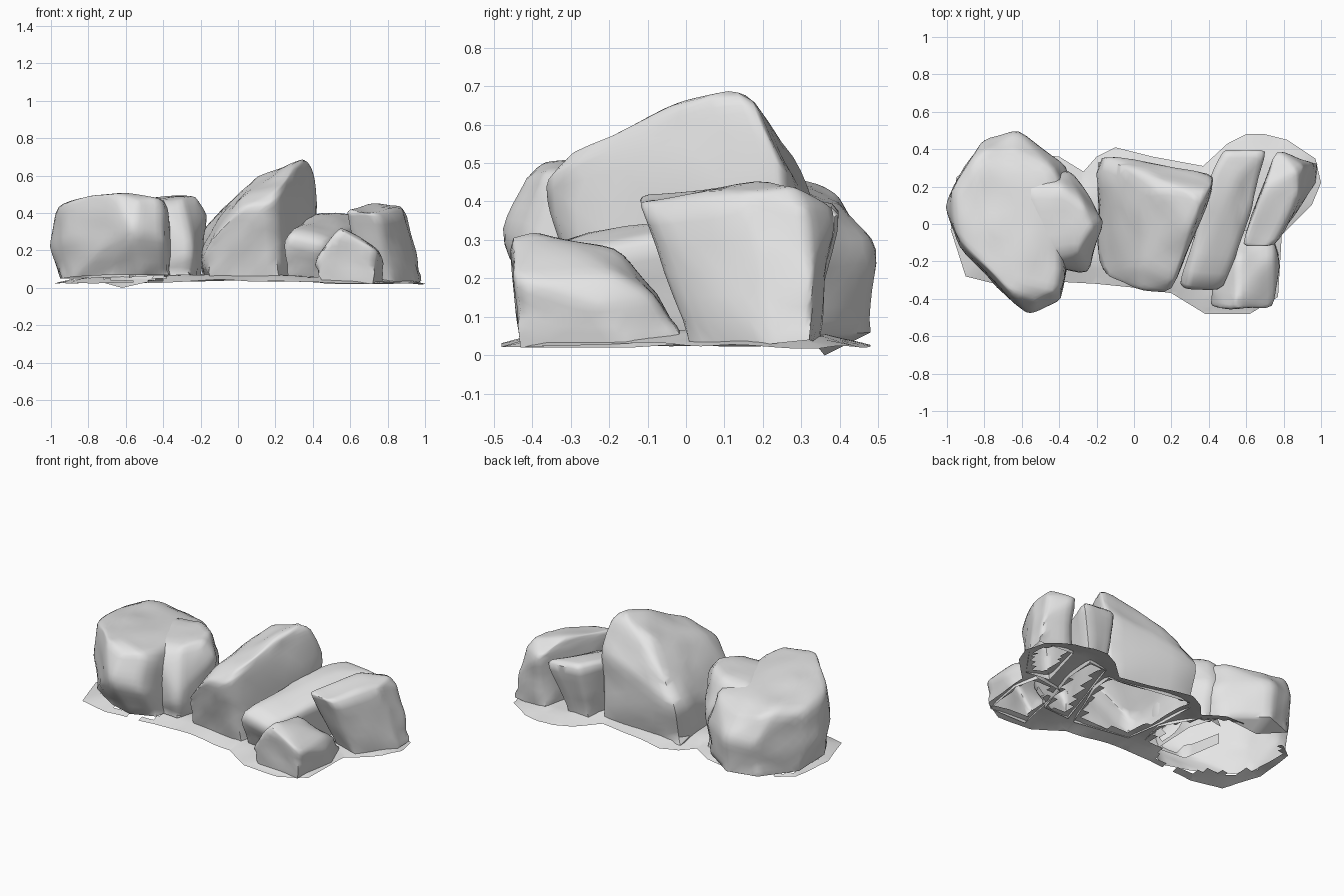
import bpy, bmesh, math
from mathutils import Vector, noise

cube = bpy.data.objects.get("Cube")
if cube:
    bpy.data.objects.remove(cube, do_unlink=True)

stone = bpy.data.materials.new("grey_stone")
stone.use_nodes = True
GREY = (0.78, 0.78, 0.78, 1)
stone.diffuse_color = GREY
stone.node_tree.nodes["Principled BSDF"].inputs["Base Color"].default_value = GREY

rocks = []  # (name, bmesh, hull planes) of every stone


def finish(bm, name, angle):
    """Turn a bmesh into a smooth-shaded stone object."""
    mesh = bpy.data.meshes.new(name)
    bm.to_mesh(mesh)
    bm.free()
    mesh.materials.append(stone)
    obj = bpy.data.objects.new(name, mesh)
    bpy.context.collection.objects.link(obj)
    bpy.ops.object.select_all(action='DESELECT')
    obj.select_set(True)
    bpy.context.view_layer.objects.active = obj
    bpy.ops.object.shade_smooth_by_angle(angle=math.radians(angle))


def inside(p, planes, margin):
    return all((p - co).dot(n) < -margin for co, n in planes)


def rock(name, corners, soften=2, rough=0.015):
    """Weathered boulder: hull of its corners, worn edges, open underside."""
    bm = bmesh.new()
    for co in corners:
        bm.verts.new(co)
    bmesh.ops.convex_hull(bm, input=bm.verts[:])
    bmesh.ops.delete(bm, geom=[v for v in bm.verts if not v.link_faces], context='VERTS')
    bmesh.ops.recalc_face_normals(bm, faces=bm.faces[:])
    bm.normal_update()
    planes = [(f.calc_center_median(), f.normal.copy()) for f in bm.faces]

    # wear the edges above the ground and make the sides uneven
    bmesh.ops.subdivide_edges(bm, edges=bm.edges[:], cuts=5, use_grid_fill=True)
    bmesh.ops.triangulate(bm, faces=bm.faces[:])
    exposed = [v for v in bm.verts if v.co.z > 0.085]
    for _ in range(soften):
        bmesh.ops.smooth_vert(bm, verts=exposed, factor=0.5,
                              use_axis_x=True, use_axis_y=True, use_axis_z=True)
    bm.normal_update()
    for v in exposed:
        v.co += v.normal * rough * noise.noise(v.co * 6)

    # hollow underside
    bm.normal_update()
    under = [f for f in bm.faces
             if f.normal.z < -0.93 and f.calc_center_median().z < 0.1]
    bmesh.ops.delete(bm, geom=under, context='FACES')
    rocks.append((name, bm, planes))


# Big overhanging block on the right-hand side of the group
rock("broad_boulder", [
    (-.94, -.05, .05), (-.88, -.16, .06), (-.68, -.3, .07), (-.52, -.35, .07),
    (-.37, -.29, .07), (-.33, .1, .05), (-.4, .32, .05), (-.62, .36, 0), (-.62, .48, .06),
    (-.8, .42, .05), (-.95, .22, .05),
    (-1.01, .1, .22), (-.94, -.12, .25), (-.66, -.42, .27), (-.56, -.5, .29),
    (-.38, -.42, .27), (-.35, .3, .25), (-.62, .5, .28), (-.8, .46, .25), (-.97, .2, .43),
    (-.95, -.07, .44), (-.78, -.24, .5), (-.65, -.38, .5), (-.53, -.42, .47),
    (-.39, -.35, .48), (-.39, .26, .44), (-.62, .41, .4), (-.8, .39, .42),
    (-.87, .33, .45), (-.78, .12, .48), (-.6, -.3, .515)])

# Narrower stone leaning on the block
rock("side_boulder", [
    (-.55, -.2, .06), (-.26, -.24, .07), (-.2, -.02, .06), (-.33, .25, .05),
    (-.6, .2, .05), (-.24, -.27, .2), (-.16, .01, .38), (-.2, .1, .3), (-.35, .3, .3),
    (-.5, -.2, .46), (-.3, -.16, .48), (-.22, -.02, .49), (-.27, .1, .5),
    (-.4, .2, .5), (-.6, .2, .46)])

# Tall wedge in the middle with one long sloping top
rock("tall_wedge_boulder", [
    (-.15, -.23, .06), (.22, -.28, .05), (.38, .1, .04), (.4, .25, .04),
    (-.19, .33, .05), (-.18, .05, .05), (-.19, -.26, .2), (-.18, .1, .25),
    (-.2, .39, .3), (-.07, -.31, .34), (.03, -.35, .43), (.2, -.38, .45),
    (.21, -.31, .52), (.3, -.02, .66), (.375, .15, .71), (.42, .2, .58),
    (.42, .26, .48), (.1, .2, .59), (-.1, .34, .42), (.02, -.2, .49)])

# Long low slab running front to back beside the wedge
rock("long_slab", [
    (.27, -.27, .05), (.45, -.26, .05), (.58, .1, .04), (.6, .32, .04), (.47, .31, .04),
    (.24, -.33, .25), (.27, -.36, .3), (.48, -.37, .25), (.5, -.2, .27),
    (.38, -.02, .32), (.42, .3, .4), (.48, .4, .39), (.72, .41, .38),
    (.64, .1, .33), (.56, .25, .41)])

# Upright block leaning forward
rock("leaning_block", [
    (.66, .03, .03), (.82, .01, .03), (.97, .22, .03), (.98, .32, .04), (.75, .35, .03),
    (.57, -.12, .4), (.59, -.11, .42), (.75, -.13, .4), (.77, -.08, .3),
    (.7, .2, .45), (.74, .3, .42), (.76, .4, .37), (.87, .28, .44), (.91, .31, .38),
    (.96, .34, .22), (.88, .13, .43), (.93, .2, .28)])

# Small stone in front
rock("small_front_stone", [
    (.46, -.43, .02), (.72, -.43, .02), (.77, -.15, .02), (.72, 0, .03),
    (.52, -.04, .04), (.4, -.44, .12), (.41, -.35, .15), (.5, -.46, .27),
    (.55, -.45, .31), (.55, -.38, .33), (.75, -.45, .2), (.78, -.23, .13),
    (.74, -.18, .21), (.55, -.19, .29), (.57, -.07, .17), (.74, -.08, .15)])

# Remove the walls buried where stones merge into each other
for name, bm, planes in rocks:
    others = [p for _, _, p in rocks if p is not planes]
    buried = {v for v in bm.verts if any(inside(v.co, p, 0.02) for p in others)}
    bmesh.ops.delete(bm, geom=[f for f in bm.faces if all(v in buried for v in f.verts)],
                     context='FACES')
    finish(bm, name, 50)

# Thin ground sheet around the stones
outline = [
    (-.98, -.03), (-.9, -.28), (-.7, -.33), (-.38, -.31), (-.2, -.32), (0, -.34),
    (.2, -.37), (.38, -.48), (.62, -.48), (.77, -.39), (.79, -.06), (.95, .1),
    (1, .22), (.97, .35), (.82, .45), (.7, .48), (.6, .48), (.5, .43), (.37, .31),
    (.1, .36), (-.1, .41), (-.2, .36), (-.27, .28), (-.4, .36), (-.75, .4), (-.95, .25)]
bm = bmesh.new()
bm.faces.new([bm.verts.new((x, y, 0)) for x, y in outline])
bmesh.ops.triangulate(bm, faces=bm.faces[:])
STEP = 0.04
for axis in (Vector((1, 0, 0)), Vector((0, 1, 0))):
    for i in range(-24, 25):
        bmesh.ops.bisect_plane(bm, geom=bm.verts[:] + bm.edges[:] + bm.faces[:],
                               plane_co=axis * i * STEP, plane_no=axis)

# the sheet rises from its rim towards the stones and is open beneath them
rim = [v.co.copy() for v in bm.verts if v.is_boundary]
covered = {v for v in bm.verts
           if any(inside(v.co + Vector((0, 0, 0.085)), p, 0.015) for _, _, p in rocks)}
for v in bm.verts:
    x, y = v.co.x, v.co.y
    inset = min((v.co - r).length for r in rim)
    v.co.z = (0.045 - 0.02 * abs(x) - 0.04 * y * y + 0.25 * min(inset, 0.12)
              + 0.01 * noise.noise(v.co * 5))
bmesh.ops.delete(bm, geom=[f for f in bm.faces if all(v in covered for v in f.verts)],
                 context='FACES')
bm.normal_update()
if sum(f.normal.z for f in bm.faces) < 0:
    bmesh.ops.reverse_faces(bm, faces=bm.faces[:])
finish(bm, "ground_sheet", 60)
